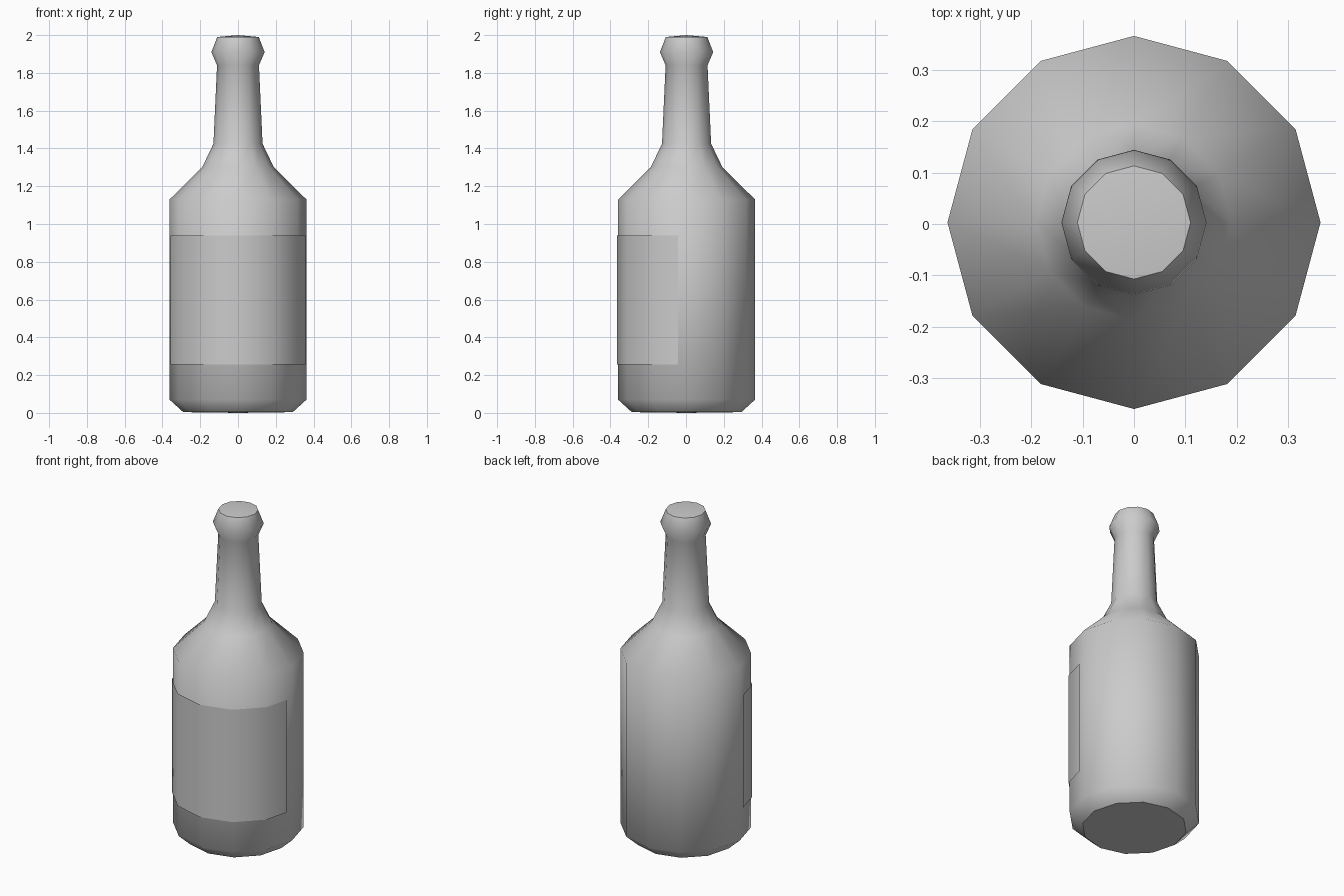
import bpy
import bmesh
from math import cos, sin, radians
from mathutils import Vector

SIDES = 12
RADIUS = 0.3625
CENTRE_Y = 0.003

cube = bpy.data.objects.get("Cube")
if cube:
    bpy.data.objects.remove(cube, do_unlink=True)

# One plain grey for glass and label
grey = bpy.data.materials.new("plain_grey")
grey.use_nodes = True
colour = (0.6, 0.6, 0.6, 1.0)
grey.diffuse_color = colour
grey.node_tree.nodes["Principled BSDF"].inputs["Base Color"].default_value = colour


def make_object(name, bm):
    mesh = bpy.data.meshes.new(name)
    bm.to_mesh(mesh)
    bm.free()
    mesh.materials.append(grey)
    obj = bpy.data.objects.new(name, mesh)
    obj.location.y = CENTRE_Y
    bpy.context.collection.objects.link(obj)
    return obj


def rim_point(radius, step, z=0.0):
    angle = radians(360 / SIDES * step)
    return Vector((radius * cos(angle), radius * sin(angle), z))


# Bottle: twelve-sided lathe of (radius, height) with shallow end caps
profile = [(0.29, 0.004), (RADIUS, 0.07), (RADIUS, 1.13), (0.19, 1.30),
           (0.13, 1.425), (0.111, 1.84), (0.141, 1.91), (0.11, 1.99)]
bm = bmesh.new()
rings = [[bm.verts.new(rim_point(r, i, z)) for i in range(SIDES)] for r, z in profile]
base = bm.verts.new((0, 0, 0))
tip = bm.verts.new((0, 0, 2))
for i in range(SIDES):
    j = (i + 1) % SIDES
    for low, high in zip(rings, rings[1:]):
        bm.faces.new((low[i], low[j], high[j], high[i]))
    bm.faces.new((base, rings[0][j], rings[0][i]))
    bm.faces.new((tip, rings[-1][i], rings[-1][j]))
for face in bm.faces:
    face.smooth = True
# Crisp rims around the base and the mouth
for ring in (rings[0], rings[-1]):
    for i in range(SIDES):
        bm.edges.get((ring[i], ring[(i + 1) % SIDES])).smooth = False
make_object("bottle", bm)

# Label: thin sheet wrapped around the front half
label_radius = RADIUS + 0.006
corners = [rim_point(label_radius, step) for step in range(-6, 1)]
corners[0] = corners[0].lerp(corners[1], 0.24)
corners[-1] = corners[-1].lerp(corners[-2], 0.24)
bm = bmesh.new()
columns = [[bm.verts.new((p.x, p.y, z)) for z in (0.255, 0.94)] for p in corners]
for a, b in zip(columns, columns[1:]):
    bm.faces.new((a[0], b[0], b[1], a[1])).smooth = True
make_object("front_label", bm)
